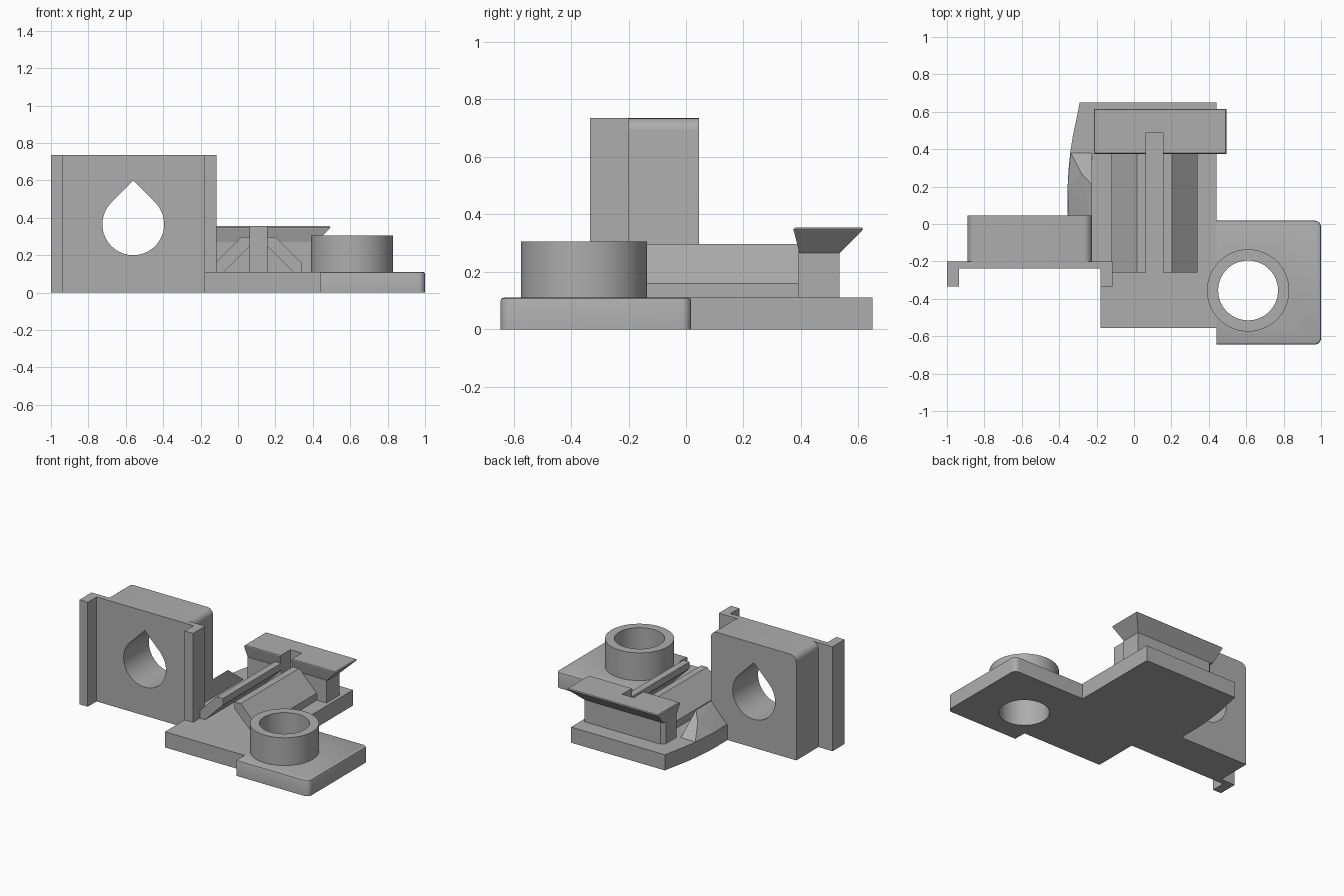
import bpy, bmesh, math
from mathutils import Vector

cube = bpy.data.objects.get("Cube")
if cube:
    bpy.data.objects.remove(cube, do_unlink=True)

grey = bpy.data.materials.new("plain grey")
grey.use_nodes = True
COLOUR = (0.42, 0.42, 0.42, 1)
grey.diffuse_color = COLOUR
grey.node_tree.nodes["Principled BSDF"].inputs["Base Color"].default_value = COLOUR


def finish(name, bm):
    bmesh.ops.recalc_face_normals(bm, faces=bm.faces[:])
    mesh = bpy.data.meshes.new(name)
    bm.to_mesh(mesh)
    bm.free()
    mesh.materials.append(grey)
    obj = bpy.data.objects.new(name, mesh)
    bpy.context.collection.objects.link(obj)
    return obj


def prism(name, pts, lo, hi, axis="z"):
    """Extrude a flat outline along y (outline in x, z) or z (outline in x, y)."""
    bm = bmesh.new()
    place = (lambda a, b: (a, lo, b)) if axis == "y" else (lambda a, b: (a, b, lo))
    face = bm.faces.new([bm.verts.new(place(*p)) for p in pts])
    move = Vector((0, hi - lo, 0)) if axis == "y" else Vector((0, 0, hi - lo))
    ext = bmesh.ops.extrude_face_region(bm, geom=[face])
    moved = [v for v in ext["geom"] if isinstance(v, bmesh.types.BMVert)]
    bmesh.ops.translate(bm, verts=moved, vec=move)
    return finish(name, bm)


def hull(name, pts):
    bm = bmesh.new()
    for p in pts:
        bm.verts.new(p)
    bmesh.ops.convex_hull(bm, input=bm.verts[:])
    return finish(name, bm)


def box(x0, x1, y0, y1):
    return [(x0, y0), (x1, y0), (x1, y1), (x0, y1)]


def arc(cx, cy, r, start, end, steps):
    angles = [math.radians(start + (end - start) * i / steps) for i in range(steps + 1)]
    return [(cx + r * math.cos(a), cy + r * math.sin(a)) for a in angles]


def circle(cx, cy, r):
    return arc(cx, cy, r, 0, 360, 64)[:-1]


def apply(obj, modifier):
    bpy.context.view_layer.objects.active = obj
    bpy.ops.object.modifier_apply(modifier=modifier.name)


def cut(obj, cutter):
    mod = obj.modifiers.new("cut", "BOOLEAN")
    mod.operation = "DIFFERENCE"
    mod.solver = "EXACT"
    mod.object = cutter
    apply(obj, mod)


def smooth(obj):
    bpy.ops.object.select_all(action="DESELECT")
    obj.select_set(True)
    bpy.context.view_layer.objects.active = obj
    bpy.ops.object.shade_smooth_by_angle(angle=math.radians(30))


# Base plate with a bowed left edge
BASE_TOP = 0.11
base = prism("base_plate", [
    (-0.18, -0.555), (0.44, -0.555), (0.44, 0.65), (-0.29, 0.65), (-0.308, 0.56),
    (-0.327, 0.47), (-0.341, 0.38), (-0.35, 0.29), (-0.355, 0.2), (-0.355, -0.2),
    (-0.18, -0.2)], 0, BASE_TOP)

# Side pad with rounded outer corners and soft top edge
R = 0.035
pad_outline = [(0.44, -0.645)] + arc(1 - R, -0.645 + R, R, -90, 0, 6)
pad_outline += arc(1 - R, 0.018 - R, R, 0, 90, 6) + [(0.44, 0.018)]
pad = prism("side_pad", pad_outline, 0, BASE_TOP)
bm = bmesh.new()
bm.from_mesh(pad.data)
rim = [e for e in bm.edges
       if all(v.co.z > BASE_TOP - 0.001 for v in e.verts)
       and not all(v.co.x < 0.45 for v in e.verts)]
bmesh.ops.bevel(bm, geom=rim, offset=0.01, segments=2, profile=0.5, affect="EDGES")
bm.to_mesh(pad.data)
bm.free()

# Collar standing on the pad, bored right through
CX, CY = 0.61, -0.355
collar = prism("collar", circle(CX, CY, 0.22), 0.05, 0.305)
bore = prism("bore_cutter", circle(CX, CY, 0.16), -0.1, 0.5)
for part in (base, pad, collar):
    cut(part, bore)
    smooth(part)

# Upright block with rounded shoulders, front panel and two lips
TOP, S = 0.735, 0.045
shoulders = [(-0.89, 0), (-0.225, 0)] + arc(-0.225 - S, TOP - S, S, 0, 90, 6)
shoulders += arc(-0.89 + S, TOP - S, S, 90, 180, 6)
block = prism("upright_block", shoulders, -0.205, 0.045, "y")
panel = prism("front_panel", [
    (-1, -0.335), (-0.935, -0.335), (-0.935, -0.237), (-0.18, -0.237),
    (-0.18, -0.335), (-0.115, -0.335), (-0.115, -0.2), (-1, -0.2)], 0, TOP)

# Teardrop hole
HX, HZ, HR = -0.56, 0.365, 0.165
teardrop = arc(HX, HZ, HR, 135, 405, 48) + [(HX, HZ + HR * math.sqrt(2))]
drop = prism("teardrop_cutter", teardrop, -0.6, 0.3, "y")
for part in (block, panel):
    cut(part, drop)
    smooth(part)

# Gusset bracing the block against the base
hull("gusset", [
    (-0.225, 0, 0.1), (-0.225, 0, 0.24), (-0.225, 0.21, 0.24), (-0.225, 0.38, 0.11),
    (-0.355, 0, 0.1), (-0.355, 0.2, 0.11), (-0.338, 0.38, 0.11),
    (-0.28, 0.27, 0.19), (-0.225, 0.38, 0.1), (-0.338, 0.38, 0.1)])

# Two mirrored rail halves leaving a dovetail channel between them
MID = 0.11
for side, sign in (("right", -1), ("left", 1)):
    half = [(0.23, 0.1), (0.23, 0.16), (0.093, 0.297), (0.045, 0.297),
            (0.045, 0.25), (0.185, 0.11), (0.185, 0.1)]
    prism(side + "_rail", [(MID + sign * x, z) for x, z in half], -0.26, 0.4, "y")

# Post and flared cap, notched in line with the channel
post = prism("cap_post", [(-0.2, 0.39), (0.415, 0.39), (0.415, 0.535), (-0.175, 0.535),
                          (-0.2, 0.51)], 0.1, 0.27)
cap = hull("flared_cap", [(x, y, z) for z, x0, x1, y0, y1 in (
    (0.265, -0.2, 0.415, 0.395, 0.535),
    (0.343, -0.215, 0.49, 0.375, 0.612),
    (0.349, -0.215, 0.495, 0.375, 0.616),
    (0.355, -0.21, 0.49, 0.38, 0.612))
    for x in (x0, x1) for y in (y0, y1)])
notch = prism("notch_cutter", box(MID - 0.045, MID + 0.045, 0.3, 0.488), BASE_TOP, 0.5)
for part in (post, cap):
    cut(part, notch)

for cutter in (bore, drop, notch):
    bpy.data.objects.remove(cutter, do_unlink=True)
